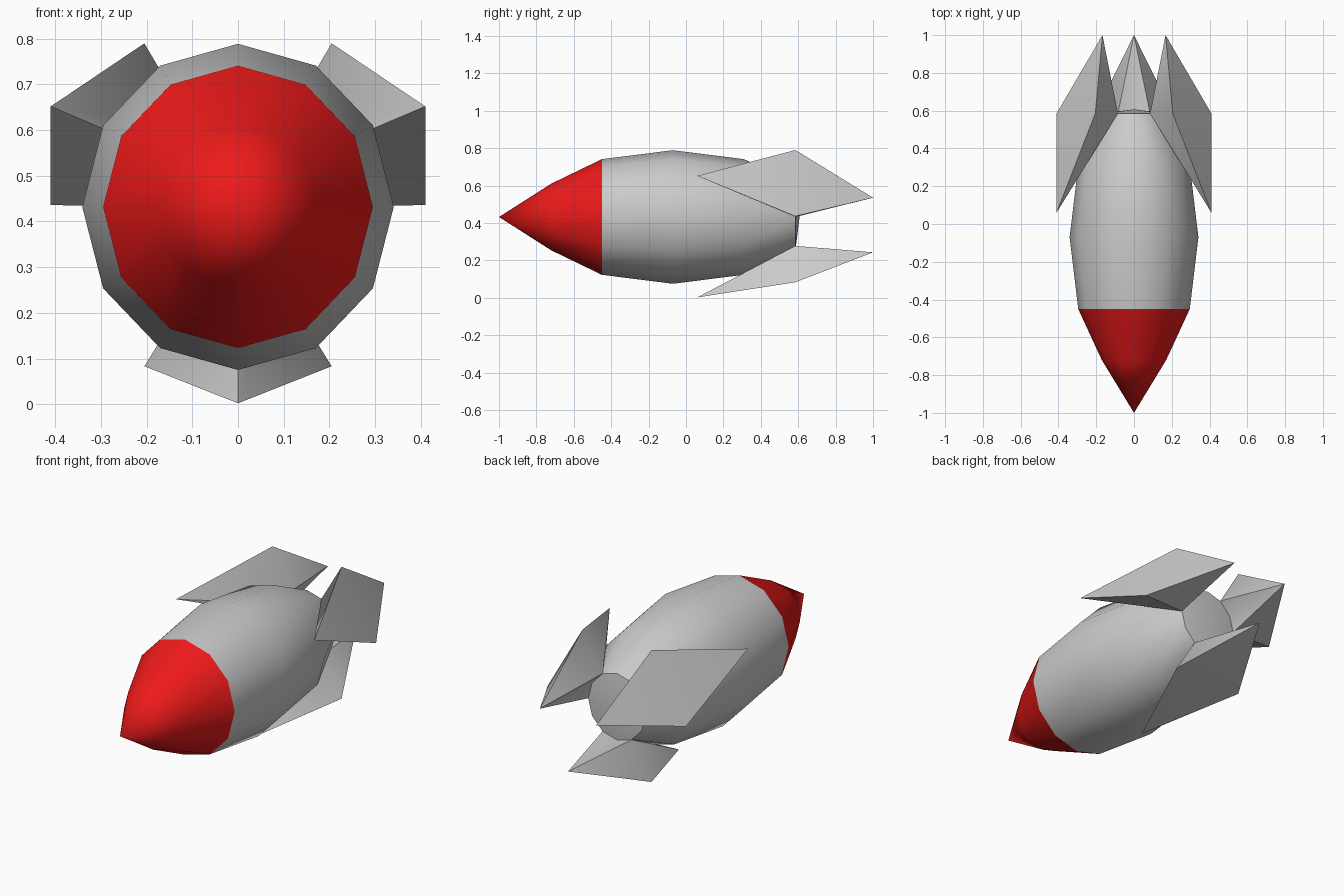
import bpy, bmesh
from math import sin, cos, tau, radians

if "Cube" in bpy.data.objects:
    bpy.data.objects.remove(bpy.data.objects["Cube"])

SIDES = 12
RX, RZ, CZ = 0.341, 0.357, 0.432   # body half-width, half-height, axis height


def ring_point(i, y, s):
    # i counts twelfths of a turn from straight down
    a = tau * i / SIDES
    return (RX * s * sin(a), y, CZ - RZ * s * cos(a))


def finish(name, bm, color=None):
    bmesh.ops.recalc_face_normals(bm, faces=bm.faces)
    me = bpy.data.meshes.new(name)
    bm.to_mesh(me)
    bm.free()
    ob = bpy.data.objects.new(name, me)
    bpy.context.collection.objects.link(ob)
    if color:
        mat = bpy.data.materials.new(name + "_paint")
        mat.diffuse_color = color
        mat.use_nodes = True
        mat.node_tree.nodes["Principled BSDF"].inputs["Base Color"].default_value = mat.diffuse_color
        me.materials.append(mat)
    bpy.ops.object.select_all(action='DESELECT')
    ob.select_set(True)
    bpy.context.view_layer.objects.active = ob
    bpy.ops.object.shade_smooth_by_angle(angle=radians(40))
    return ob


def lathe(name, profile, color=None):
    # profile of (y, radius factor); a zero radius closes to a point
    bm = bmesh.new()
    rings = []
    for y, s in profile:
        n = SIDES if s else 1
        rings.append([bm.verts.new(ring_point(i, y, s)) for i in range(n)])
    for a, b in zip(rings, rings[1:]):
        for i in range(SIDES):
            j = (i + 1) % SIDES
            quad = [a[i % len(a)], a[j % len(a)], b[j % len(b)], b[i % len(b)]]
            bm.faces.new(list(dict.fromkeys(quad)))
    return finish(name, bm, color)


def fin(name, i, front, side_a, side_b, rear):
    # flared plate joined to the tail around ring position i
    bm = bmesh.new()
    A, B, C, D = [bm.verts.new(p) for p in (front, side_a, side_b, rear)]
    P = bm.verts.new(ring_point(i, 0.31, 0.866))
    Q = bm.verts.new(ring_point(i + 1, 0.585, 0.5))
    S = bm.verts.new(ring_point(i - 1, 0.585, 0.5))
    R = bm.verts.new(ring_point(i, 0.585, 0.5))
    for f in ((A, B, C), (B, D, C),
              (A, P, Q, B), (A, C, S, P),
              (B, Q, D), (Q, R, D), (C, D, S), (S, D, R)):
        bm.faces.new(f)
    return finish(name, bm)


# Red nose cone
lathe("nose_cone", [(-1.0, 0), (-0.72, 0.5), (-0.45, 0.866)],
      (0.85, 0.01, 0.01, 1))

# Grey hull with slightly domed tail cap
lathe("hull", [(-0.45, 0.866), (-0.07, 1), (0.31, 0.866),
               (0.585, 0.5), (0.607, 0)])

# Bottom fin
fin("bottom_fin", 0, (0, 0.06, 0.002), (0.205, 0.585, 0.083),
    (-0.205, 0.585, 0.083), (0, 1.0, 0.243))

# Upper fins, mirrored left and right
for name, i, m in (("right_fin", 4, 1), ("left_fin", 8, -1)):
    high, low = (m * 0.205, 0.585, 0.79), (m * 0.41, 0.585, 0.436)
    a, b = (high, low) if m == 1 else (low, high)
    fin(name, i, (m * 0.41, 0.06, 0.652), a, b, (m * 0.167, 1.0, 0.535))
